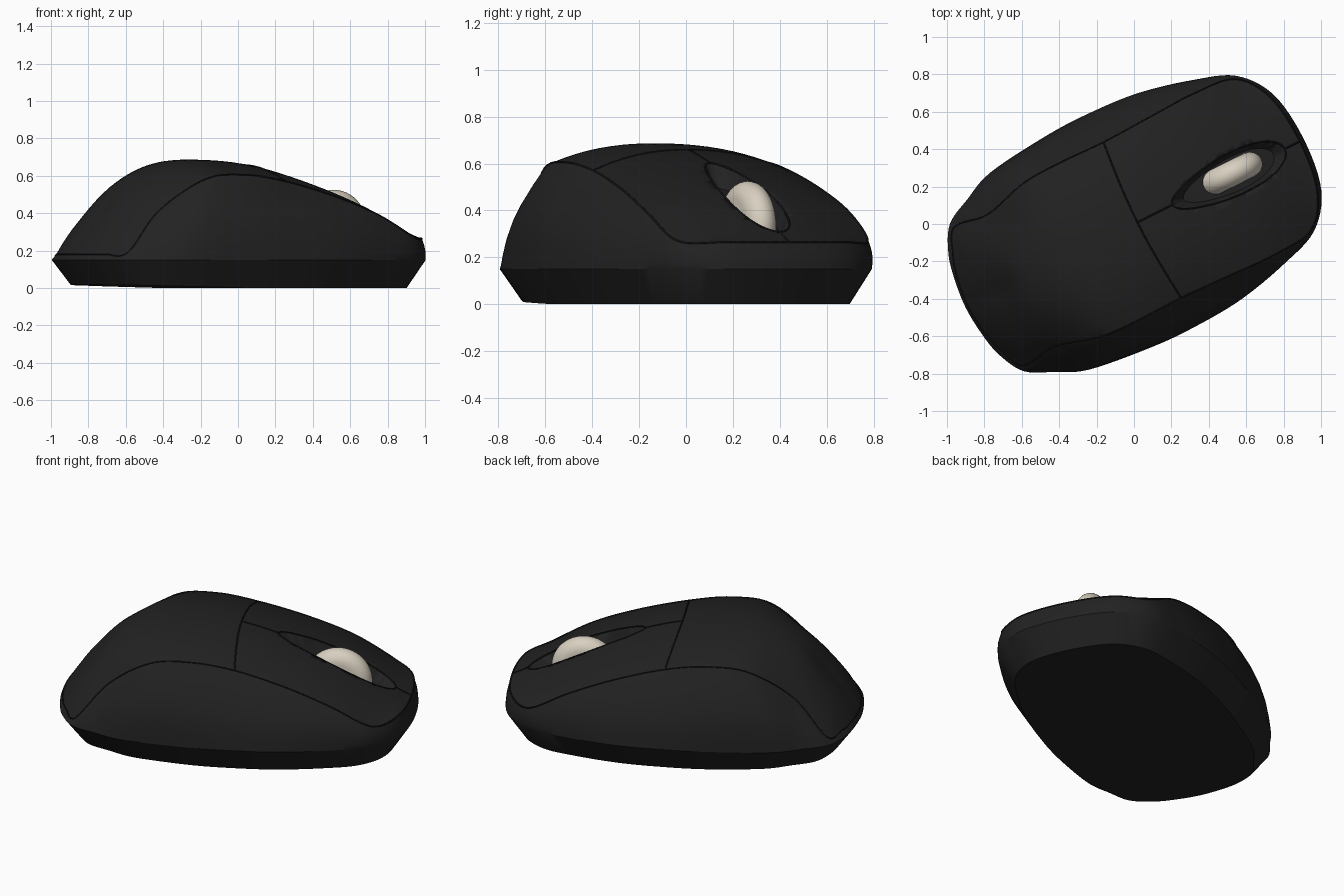
import bpy, bmesh, math
from mathutils import Vector, Matrix
from mathutils.bvhtree import BVHTree

if "Cube" in bpy.data.objects:
    bpy.data.objects.remove(bpy.data.objects["Cube"])

ROT = Matrix.Rotation(math.radians(26.5), 4, 'Z')   # mouse lies diagonally


def material(name, col):
    m = bpy.data.materials.new(name)
    m.diffuse_color = (*col, 1)
    m.use_nodes = True
    m.node_tree.nodes["Principled BSDF"].inputs["Base Color"].default_value = m.diffuse_color
    return m


BLACK = material("matte_black", (0.016, 0.016, 0.016))
SEAM = material("seam_black", (0.008, 0.008, 0.008))
CREAM = material("cream", (0.69, 0.63, 0.53))

# Half outlines from back to front: widest rim, deck edge, centre spine
RIM = [(-1.005, 0), (-.988, .18), (-.955, .31), (-.88, .44), (-.74, .515), (-.56, .59), (-.2, .632),
       (.05, .637), (.33, .617), (.62, .55), (.836, .465), (.975, .29), (1.015, 0)]
DECK = [(-.99, 0, .18), (-.973, .17, .18), (-.935, .295, .18), (-.865, .415, .19), (-.675, .396, .41),
        (-.43, .46, .58), (-.2, .47, .605), (.05, .465, .57), (.34, .475, .49), (.6, .482, .39),
        (.83, .452, .27), (.955, .28, .265), (.99, 0, .265)]
SPINE = [(-.99, .18), (-.965, .215), (-.91, .29), (-.81, .41), (-.66, .575), (-.44, .672), (-.2, .684),
         (.05, .652), (.34, .565), (.6, .46), (.83, .345), (.945, .285), (.99, .265)]
SUB = 6


def smooth(pts):
    """Catmull-Rom through the points, mirrored across the centre plane at both ends."""
    flip = lambda p: Vector((p.x, -p.y, p.z))
    p = [flip(pts[1])] + pts + [flip(pts[-2])]
    out = []
    for i in range(1, len(p) - 2):
        a, b, c, d = p[i - 1:i + 3]
        for k in range(SUB):
            t = k / SUB
            out.append(.5 * (2 * b + (c - a) * t + (2 * a - 5 * b + 4 * c - d) * t * t
                             + (3 * b - a - 3 * c + d) * t ** 3))
    return out + [pts[-1].copy()]


rim = smooth([Vector((u, v, .15)) for u, v in RIM])
deck = smooth([Vector(p) for p in DECK])
spine = smooth([Vector((u, 0, z)) for u, z in SPINE])


def base_point(p, s):
    u = p.x * .905
    return Vector((u, p.y * .86 * s, max(0.0, -.025 * u - .005)))


# Rows of the shell, from the underside over the rim and deck to the spine
rows = [[base_point(p, 0) for p in rim], [base_point(p, 1) for p in rim], rim]
for k in range(1, 6):
    t = k / 6
    rows.append([a.lerp(b, t) + Vector((.02 * a.x, .07 * a.y, 0)) * math.sin(math.pi * t) * (b.z - .15) / .45
                 for a, b in zip(rim, deck)])
rows.append(deck)
for k in range(9, -1, -1):
    t = k / 10
    rows.append([Vector((s.x + (d.x - s.x) * t, d.y * t, s.z + (d.z - s.z) * t ** 2.2))
                 for s, d in zip(spine, deck)])


def finish(name, bm, mat, angle=30):
    me = bpy.data.meshes.new(name)
    bm.to_mesh(me)
    ob = bpy.data.objects.new(name, me)
    bpy.context.collection.objects.link(ob)
    ob.matrix_world = ROT
    me.materials.append(mat)
    bpy.ops.object.select_all(action='DESELECT')
    ob.select_set(True)
    bpy.context.view_layer.objects.active = ob
    bpy.ops.object.shade_smooth_by_angle(angle=math.radians(angle))
    return ob


# Body shell, both halves
bm = bmesh.new()
for side in (1, -1):
    grid = [[bm.verts.new((p.x, p.y * side, p.z)) for p in row] for row in rows]
    for r0, r1 in zip(grid, grid[1:]):
        for i in range(len(r0) - 1):
            bm.faces.new((r0[i], r0[i + 1], r1[i + 1], r1[i]))
bmesh.ops.remove_doubles(bm, verts=bm.verts, dist=.0005)
bmesh.ops.recalc_face_normals(bm, faces=bm.faces)
tree = BVHTree.FromBMesh(bm)
body = finish("mouse_body", bm, BLACK)


def on_top(u, v):
    hit = tree.ray_cast(Vector((u, v, 2)), Vector((0, 0, -1)))[0]
    return hit if hit else Vector((u, v, .27))


# Wheel well, an egg-shaped pocket following the slope of the deck
def egg(scale):
    pts = []
    for k in range(48):
        a = math.tau * k / 48
        c = math.cos(a)
        pts.append((.565 + .335 * c * scale, .112 * scale * math.sin(a) * (1 + .2 * c)))
    return pts


bm = bmesh.new()
levels = []
for scale, dz in ((.8, -.085), (1, 0), (1.05, .15)):
    levels.append([bm.verts.new((u, v, on_top(u, v).z + dz)) for u, v in egg(scale)])
for a, b in zip(levels, levels[1:]):
    for k in range(48):
        n = (k + 1) % 48
        bm.faces.new((a[k], a[n], b[n], b[k]))
bm.faces.new(levels[0][::-1])
bm.faces.new(levels[-1])
bmesh.ops.triangulate(bm, faces=bm.faces)
bmesh.ops.recalc_face_normals(bm, faces=bm.faces)
cutter = finish("well_cutter", bm, BLACK)
mod = body.modifiers.new("well", 'BOOLEAN')
mod.operation, mod.solver, mod.object = 'DIFFERENCE', 'EXACT', cutter
bpy.context.view_layer.objects.active = body
bpy.ops.object.modifier_apply(modifier=mod.name)
bpy.data.objects.remove(cutter)

# Scroll wheel: a thick rounded ring with a filled hub
bm = bmesh.new()
N, M = 48, 16
ring = [[bm.verts.new(((.115 + .075 * math.cos(b)) * math.cos(a), .068 * math.sin(b),
                       (.115 + .075 * math.cos(b)) * math.sin(a)))
         for b in (math.pi * (j / M - .5) for j in range(M + 1))]
        for a in (math.tau * i / N for i in range(N))]
for i in range(N):
    p, q = ring[i], ring[(i + 1) % N]
    for j in range(M):
        bm.faces.new((p[j], q[j], q[j + 1], p[j + 1]))
bm.faces.new([r[0] for r in ring])
bm.faces.new([r[-1] for r in ring][::-1])
bmesh.ops.recalc_face_normals(bm, faces=bm.faces)
bmesh.ops.translate(bm, verts=bm.verts, vec=(.575, .008, .335))
finish("scroll_wheel", bm, CREAM)


# Panel seams, thin lines sunk into the shell
def seam(name, pts, closed=False):
    cu = bpy.data.curves.new(name, 'CURVE')
    cu.dimensions = '3D'
    cu.bevel_depth, cu.bevel_resolution = .0045, 1
    sp = cu.splines.new('POLY')
    sp.points.add(len(pts) - 1)
    for q, p in zip(sp.points, pts):
        q.co = (*p, 1)
    sp.use_cyclic_u = closed
    cu.materials.append(SEAM)
    ob = bpy.data.objects.new(name, cu)
    bpy.context.collection.objects.link(ob)
    ob.matrix_world = ROT


seam("panel_seam", deck + [Vector((p.x, -p.y, p.z)) for p in deck[-2:0:-1]], True)
seam("button_back_seam", [on_top(.05 - .03 * math.cos(v * 3.3), v) for v in [-.46 + .046 * k for k in range(21)]])
seam("button_split_back", [on_top(.02 + .021 * k, 0) for k in range(11)])
seam("button_split_front", [on_top(.9 + .017 * k, 0) for k in range(6)])
seam("well_edge", [on_top(u, v) for u, v in egg(1)], True)
